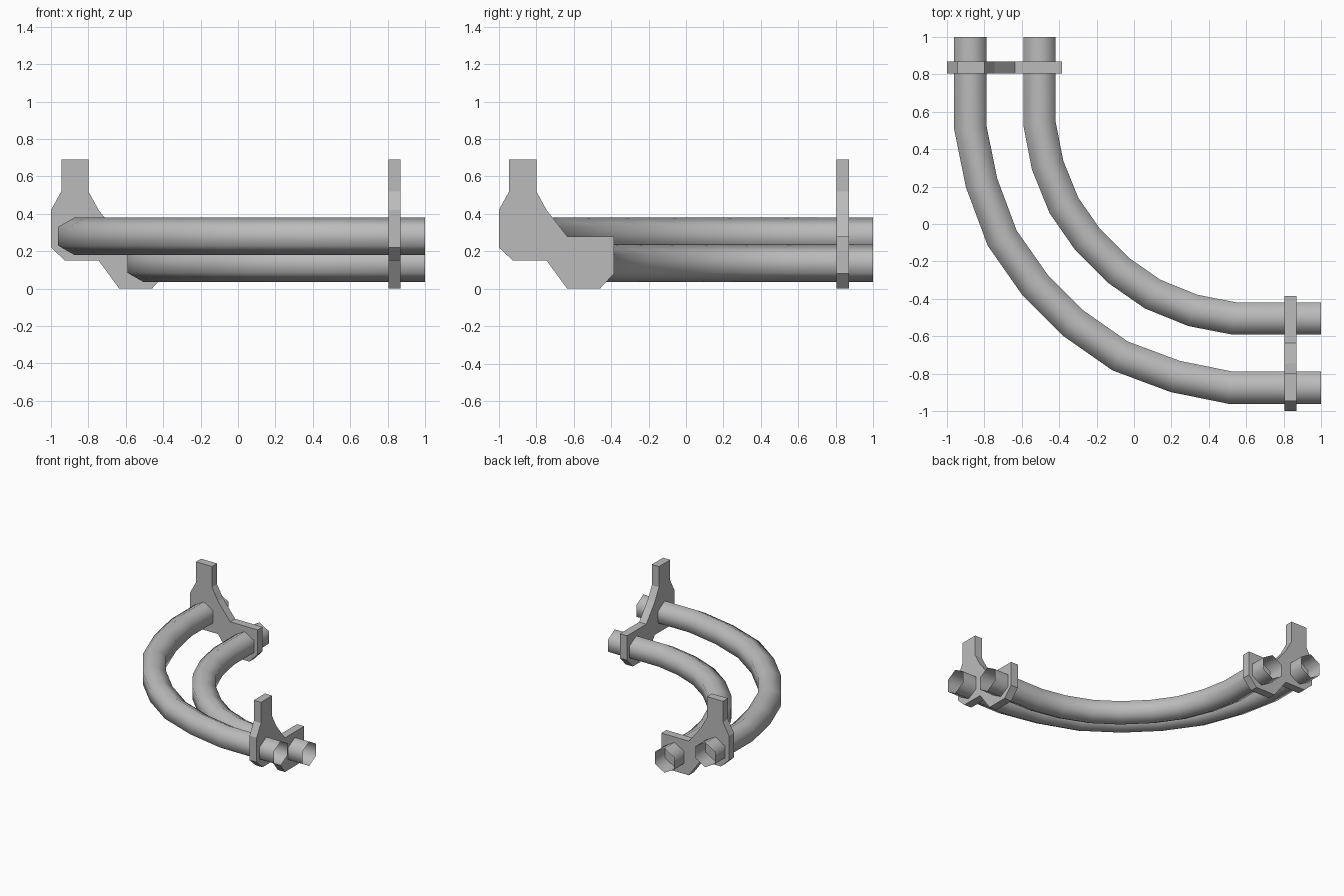
import bpy
import bmesh
import math
from mathutils import Vector

cube = bpy.data.objects.get("Cube")
if cube:
    bpy.data.objects.remove(cube, do_unlink=True)

grey = bpy.data.materials.new("plain grey")
grey.use_nodes = True
colour = (0.5, 0.5, 0.5, 1)
grey.diffuse_color = colour
grey.node_tree.nodes["Principled BSDF"].inputs["Base Color"].default_value = colour


def finish(name, bm):
    mesh = bpy.data.meshes.new(name)
    bm.to_mesh(mesh)
    bm.free()
    mesh.materials.append(grey)
    obj = bpy.data.objects.new(name, mesh)
    bpy.context.collection.objects.link(obj)
    return obj


def pipe(name, half_path, z, radius=0.1, sides=6):
    """Open hexagonal tube with mitred bends; the path mirrors across x = y."""
    path = [Vector((x, y, z)) for x, y in half_path]
    path += [Vector((y, x, z)) for x, y in reversed(half_path)]
    bm = bmesh.new()
    rings = []
    for i, p in enumerate(path):
        before = (p - path[i - 1]).normalized() if i else None
        after = (path[i + 1] - p).normalized() if i + 1 < len(path) else None
        before, after = before or after, after or before
        along = (before + after).normalized()
        side = along.cross(Vector((0, 0, 1))) / along.dot(after)
        ring = []
        for k in range(sides):
            a = 2 * math.pi * k / sides
            offset = side * math.sin(a) + Vector((0, 0, math.cos(a)))
            ring.append(bm.verts.new(p + offset * radius))
        rings.append(ring)
    for a, b in zip(rings, rings[1:]):
        for k in range(sides):
            n = (k + 1) % sides
            face = bm.faces.new((a[k], a[n], b[n], b[k]))
            face.smooth = True
    bmesh.ops.recalc_face_normals(bm, faces=bm.faces)
    # an open tube: make sure the walls face outward
    face = bm.faces[:][0]
    if face.normal.dot(face.calc_center_median() - (path[0] + path[1]) / 2) < 0:
        bmesh.ops.reverse_faces(bm, faces=bm.faces)
    return finish(name, bm)


# Curved tubes
pipe("outer_pipe", [(-0.875, 1), (-0.875, 0.515), (-0.815, 0.22),
                    (-0.705, -0.075), (-0.53, -0.325)], 0.28)
pipe("inner_pipe", [(-0.505, 1), (-0.505, 0.535), (-0.462, 0.315),
                    (-0.375, 0.1), (-0.25, -0.08)], 0.135)

# Hanger plate outline: stem at the top, stepped foot holding both tubes
OUTLINE = [(-0.945, 0.69), (-0.8, 0.69), (-0.8, 0.52), (-0.745, 0.42),
           (-0.635, 0.28), (-0.385, 0.28), (-0.385, 0.08), (-0.46, 0),
           (-0.635, 0), (-0.745, 0.15), (-0.925, 0.15), (-1, 0.22),
           (-1, 0.42), (-0.945, 0.52)]


def bracket(name, swap):
    near, far = 0.805, 0.87
    bm = bmesh.new()
    place = (lambda u, v, d: (d, u, v)) if swap else (lambda u, v, d: (u, d, v))
    face = bm.faces.new([bm.verts.new(place(u, v, near)) for u, v in OUTLINE])
    result = bmesh.ops.extrude_face_region(bm, geom=[face], use_keep_orig=True)
    moved = [g for g in result["geom"] if isinstance(g, bmesh.types.BMVert)]
    bmesh.ops.translate(bm, verts=moved, vec=place(0, 0, far - near))
    bmesh.ops.recalc_face_normals(bm, faces=bm.faces)
    return finish(name, bm)


bracket("back_bracket", False)
bracket("left_bracket", True)
